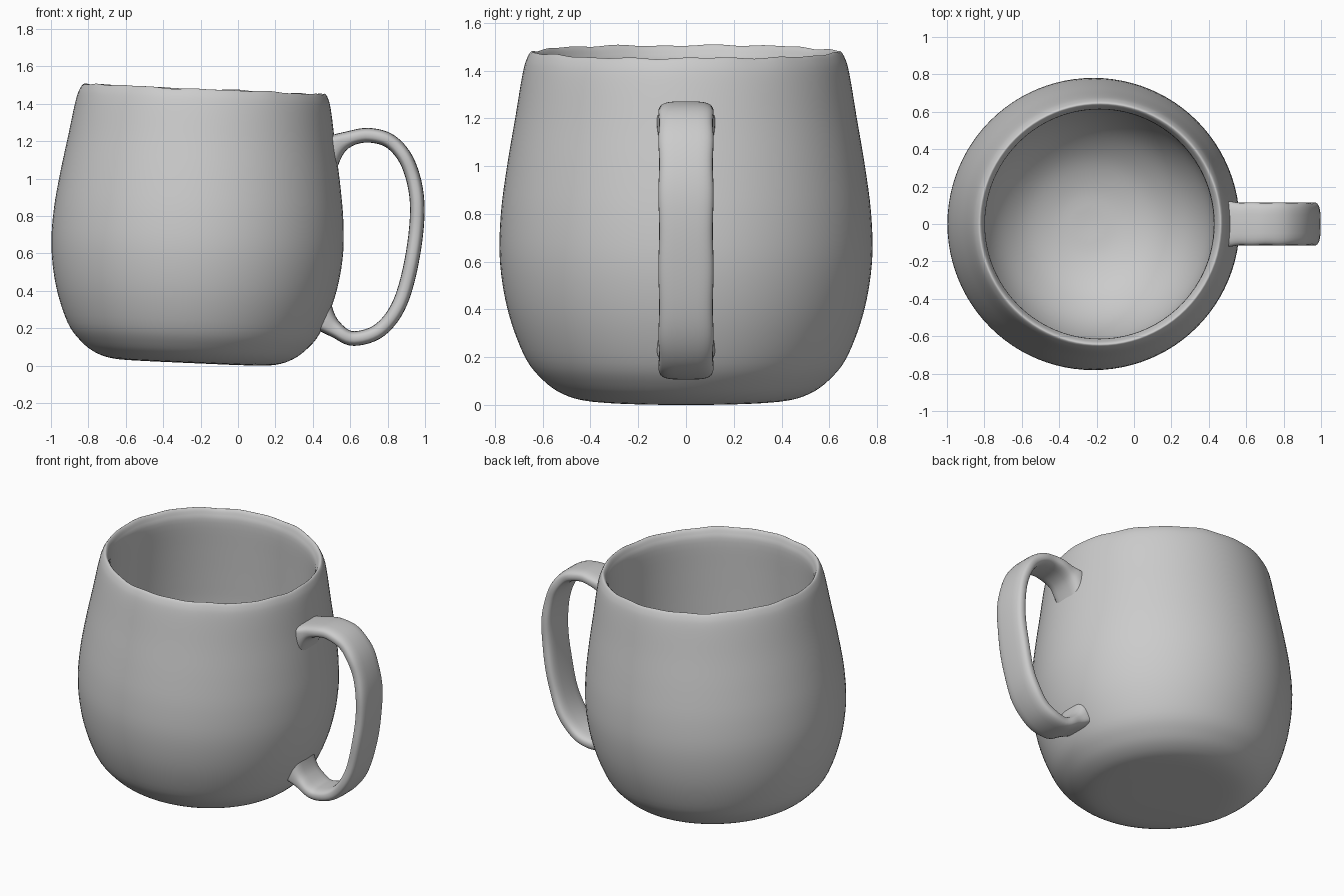
import bpy, bmesh, math
from mathutils import Matrix, Vector

if "Cube" in bpy.data.objects:
    bpy.data.objects.remove(bpy.data.objects["Cube"], do_unlink=True)

clay = bpy.data.materials.new("grey_ceramic")
clay.use_nodes = True
GREY = (0.6, 0.6, 0.6, 1)
clay.diffuse_color = GREY
clay.node_tree.nodes["Principled BSDF"].inputs["Base Color"].default_value = GREY


def smooth_path(points, steps):
    """Catmull-Rom curve through the points."""
    p = [Vector(q) for q in points]
    p = [2 * p[0] - p[1]] + p + [2 * p[-1] - p[-2]]
    out = []
    for a, b, c, d in zip(p, p[1:], p[2:], p[3:]):
        for i in range(steps):
            t = i / steps
            out.append(0.5 * (2 * b + (c - a) * t + (2 * a - 5 * b + 4 * c - d) * t ** 2
                              + (3 * b - a - 3 * c + d) * t ** 3))
    return out + [p[-2]]


def skin(name, rings):
    """Bridge closed rings of points and cap both ends."""
    bm = bmesh.new()
    loops = [[bm.verts.new(v) for v in ring] for ring in rings]
    n = len(loops[0])
    for a, b in zip(loops, loops[1:]):
        for i in range(n):
            j = (i + 1) % n
            bm.faces.new((a[i], a[j], b[j], b[i]))
    bm.faces.new(loops[0][::-1])
    bm.faces.new(loops[-1])
    bmesh.ops.recalc_face_normals(bm, faces=bm.faces)
    mesh = bpy.data.meshes.new(name)
    bm.to_mesh(mesh)
    bm.free()
    mesh.materials.append(clay)
    obj = bpy.data.objects.new(name, mesh)
    bpy.context.collection.objects.link(obj)
    bpy.ops.object.select_all(action="DESELECT")
    obj.select_set(True)
    bpy.context.view_layer.objects.active = obj
    bpy.ops.object.shade_smooth_by_angle(angle=math.radians(50))
    return obj


# Cup: (radius, height) up the outside, over the lip and down the bowl-shaped inside
outside = [(0.03, 0), (0.25, 0), (0.42, 0.006), (0.52, 0.035), (0.6, 0.092), (0.675, 0.188),
           (0.745, 0.378), (0.779, 0.588), (0.775, 0.788), (0.749, 0.988), (0.715, 1.188),
           (0.691, 1.335), (0.677, 1.405), (0.665, 1.44), (0.651, 1.463), (0.639, 1.463)]
inside = [(0.625, 1.438), (0.613, 1.38), (0.622, 1.19), (0.632, 0.99), (0.638, 0.8),
          (0.625, 0.62), (0.585, 0.47), (0.52, 0.34), (0.43, 0.235), (0.32, 0.155),
          (0.18, 0.105), (0.03, 0.09)]
SEGMENTS = 96
rings = []
for r, z in smooth_path(outside + inside, 4):
    ring = []
    for i in range(SEGMENTS):
        a = math.tau * i / SEGMENTS
        # slight hand-made waviness close to the lip
        lip = max(0, (z - 1.3) / 0.163) ** 2
        wave = 0.002 * lip * (math.sin(5 * a + 1) + math.sin(11 * a) + math.sin(19 * a + 2))
        ring.append(Vector((r * math.cos(a), r * math.sin(a), z + wave)))
    rings.append(ring)
cup = skin("cup", rings)
# The cup leans slightly towards the handle
cup.data.transform(Matrix.Translation((-0.245, 0, 0.014))
                   @ Matrix.Rotation(math.radians(2.5), 4, "Y"))

# Handle: flat rounded band swept along a loop, thickened on its inner side at the joints
path = smooth_path([(0.49, 1.19), (0.58, 1.212), (0.70, 1.232), (0.82, 1.195), (0.912, 1.075),
                    (0.958, 0.87), (0.936, 0.6), (0.868, 0.34), (0.76, 0.192), (0.62, 0.145),
                    (0.52, 0.188), (0.425, 0.235)], 6)
rings = []
last = len(path) - 1
for k, p in enumerate(path):
    tangent = (path[min(k + 1, last)] - path[max(k - 1, 0)]).normalized()
    normal = Vector((-tangent.y, tangent.x))
    flare = max(0, 1 - min(k, last - k) / 9) ** 2
    half_w = 0.114 + 0.008 * flare + 0.002 * math.sin(k * 0.9)
    ring = []
    for i in range(28):
        a = math.tau * i / 28
        c, s = math.cos(a), math.sin(a)
        w = half_w * math.copysign(abs(c) ** 0.55, c)
        half_t = 0.039 if s > 0 else 0.039 * (1 + 2.8 * flare)
        q = p + normal * half_t * math.copysign(abs(s) ** 0.75, s)
        ring.append(Vector((q.x, w, q.y)))
    rings.append(ring)
skin("handle", rings)
